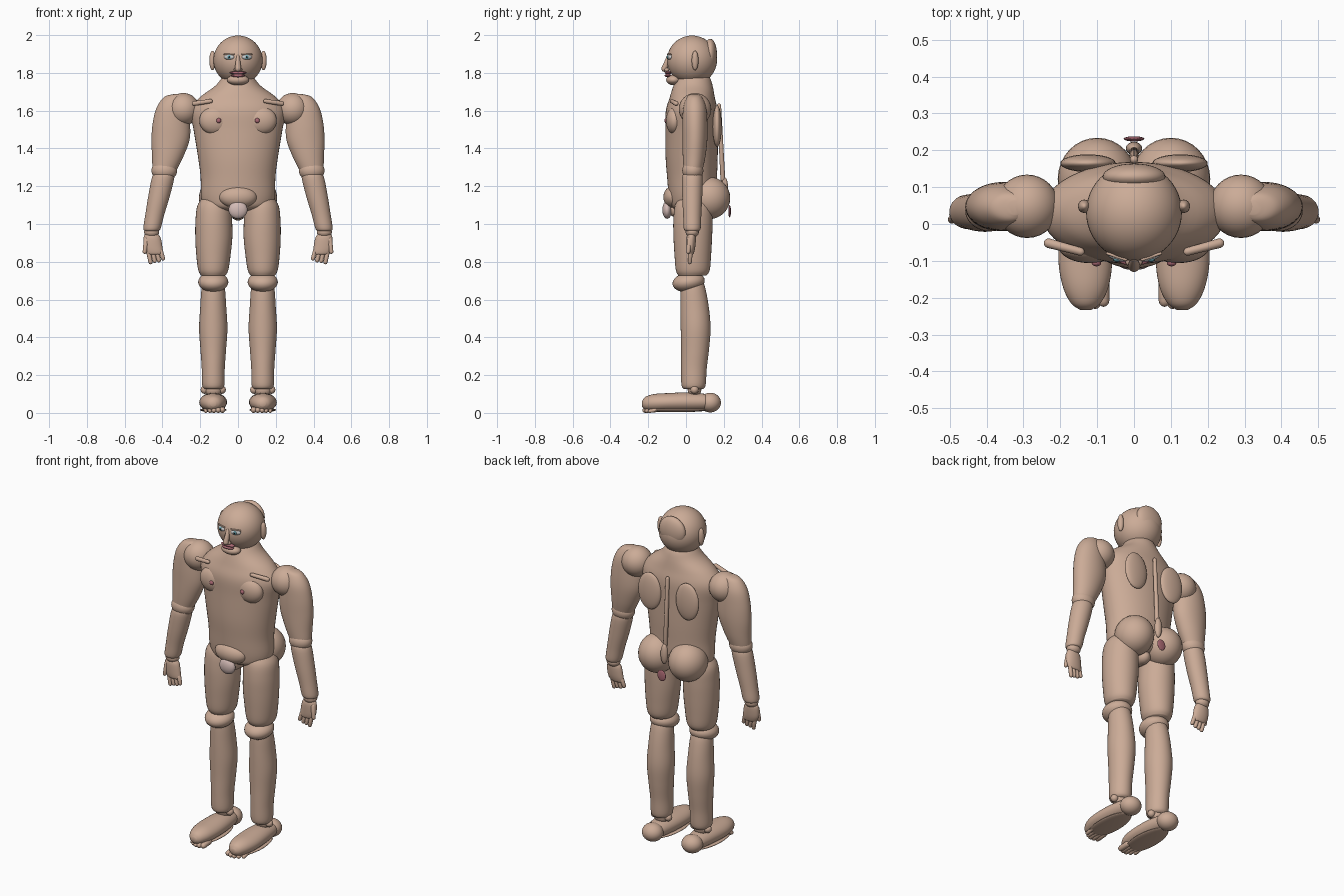
import bpy, bmesh, math
from mathutils import Vector, Matrix


def material(name, rgb):
    m = bpy.data.materials.new(name)
    m.diffuse_color = (*rgb, 1)
    return m


SKIN = material("skin", (0.60, 0.41, 0.31))
PINK = material("pink", (0.40, 0.14, 0.17))
PALE = material("pale", (0.66, 0.50, 0.47))
WHITE = material("eye_white", (0.85, 0.85, 0.85))
TEAL = material("iris", (0.15, 0.42, 0.50))
BLACK = material("pupil", (0.02, 0.02, 0.02))


def finish(name, bm, mat):
    bmesh.ops.recalc_face_normals(bm, faces=bm.faces)
    me = bpy.data.meshes.new(name)
    bm.to_mesh(me)
    bm.free()
    for p in me.polygons:
        p.use_smooth = True
    me.materials.append(mat)
    ob = bpy.data.objects.new(name, me)
    bpy.context.collection.objects.link(ob)
    return ob


def ball(name, loc, radii, mat=SKIN, rot=Matrix(), seg=32):
    bm = bmesh.new()
    size = Matrix.Diagonal((*radii, 1))
    bmesh.ops.create_uvsphere(bm, u_segments=seg, v_segments=seg // 2, radius=1,
                              matrix=Matrix.Translation(loc) @ rot @ size)
    return finish(name, bm, mat)


def rod(name, a, b, r1, r2, mat=SKIN):
    # rounded, tapered capsule from a to b
    a, b = Vector(a), Vector(b)
    q = (b - a).to_track_quat('Z', 'Y').to_matrix()
    n, length = 14, (b - a).length
    prof = [(r1 * math.sin(t), -r1 * math.cos(t)) for t in (0.1, 0.5, 1.0, 1.57)]
    prof += [(r2 * math.sin(t), length + r2 * math.cos(t)) for t in (1.57, 1.0, 0.5, 0.1)]
    bm = bmesh.new()
    rings = [[bm.verts.new(a + q @ Vector((r * math.cos(i * math.tau / n),
                                           r * math.sin(i * math.tau / n), h)))
              for i in range(n)] for r, h in prof]
    return skin_rings(name, bm, rings, mat)


def skin_rings(name, bm, rings, mat):
    n = len(rings[0])
    for lo, hi in zip(rings, rings[1:]):
        for i in range(n):
            bm.faces.new((lo[i], lo[(i + 1) % n], hi[(i + 1) % n], hi[i]))
    bm.faces.new(rings[0])
    bm.faces.new(rings[-1])
    return finish(name, bm, mat)


def spline(keys, steps=5):
    out = []
    for k in range(len(keys) - 1):
        p0, p1 = keys[max(k - 1, 0)], keys[k]
        p2, p3 = keys[k + 1], keys[min(k + 2, len(keys) - 1)]
        for j in range(steps):
            t = j / steps
            out.append([0.5 * (2 * b + (c - a) * t + (2 * a - 5 * b + 4 * c - d) * t * t
                               + (3 * b - a - 3 * c + d) * t ** 3)
                        for a, b, c, d in zip(p0, p1, p2, p3)])
    return out + [keys[-1]]


def loft(name, keys, side=1, along_y=False, mat=SKIN, n=36):
    # keys: (height, centre x, centre 2, radius x, radius 2), elliptical rings
    bm = bmesh.new()
    rings = []
    for h, cx, c2, rx, r2 in spline(keys):
        ring = []
        for i in range(n):
            t = i * math.tau / n
            x, w = side * (cx + rx * math.cos(t)), c2 + r2 * math.sin(t)
            ring.append(bm.verts.new((x, h, w) if along_y else (x, w, h)))
        rings.append(ring)
    return skin_rings(name, bm, rings, mat)


# torso
loft("torso", [(1.07, 0, .035, .10, .06), (1.09, 0, .035, .17, .11), (1.14, 0, .035, .195, .125),
               (1.25, 0, .032, .198, .132), (1.36, 0, .03, .212, .138), (1.5, 0, .03, .235, .138),
               (1.6, 0, .03, .25, .137), (1.67, 0, .033, .205, .12), (1.73, 0, .037, .125, .105),
               (1.77, 0, .04, .09, .09), (1.8, 0, .04, .07, .07)], n=48)
ball("pelvis_front", (0, -.065, 1.145), (.10, .055, .06))
ball("groin_cover", (0, -.10, 1.077), (.05, .025, .047), PALE)
rod("groin_base", (0, -.05, 1.08), (0, .08, 1.06), .045, .04)

# spine and tailbone
rod("spine", (0, .175, 1.63), (0, .195, 1.24), .011, .013)
ball("tailbone", (0, .205, 1.19), (.022, .018, .06))
ball("tailbone_tip", (0, .231, 1.07), (.028, .007, .033), PINK)

# head
ball("head", (0, .032, 1.87), (.13, .132, .13), seg=48)
ball("back_of_head", (0, .128, 1.90), (.085, .036, .083))
ball("chin", (0, -.065, 1.765), (.058, .04, .028))
rod("nose_bridge", (0, -.092, 1.89), (0, -.114, 1.825), .009, .017)
for z, w in ((1.803, .045), (1.788, .037)):
    ball("lip", (0, -.095, z), (w, .018, .009), PINK)
rod("neck", (0, .035, 1.70), (0, .035, 1.80), .09, .085)

for s in (-1, 1):
    # face details
    ball("ear", (s * .135, .048, 1.868), (.017, .018, .052))
    ball("eye", (s * .047, -.088, 1.886), (.028, .011, .014), WHITE,
         Matrix.Rotation(s * .35, 4, 'Z'))
    ball("iris", (s * .046, -.097, 1.886), (.011, .005, .011), TEAL, seg=16)
    ball("pupil", (s * .046, -.101, 1.886), (.005, .003, .005), BLACK, seg=16)
    rod("eyelid", (s * .022, -.097, 1.901), (s * .072, -.08, 1.90), .004, .004)
    ball("nostril", (s * .013, -.102, 1.819), (.010, .013, .010), seg=16)

    # chest and back
    ball("chest_muscle", (s * .12, -.06, 1.55), (.085, .046, .075))
    ball("chest_point", (s * .102, -.106, 1.55), (.013, .009, .013), PINK, seg=16)
    rod("collarbone", (s * .145, -.075, 1.653), (s * .232, -.052, 1.64), .011, .013)
    ball("shoulder_blade", (s * .125, .165, 1.52), (.075, .024, .11))
    ball("buttock", (s * .10, .122, 1.14), (.107, .112, .112))

    # arm
    ball("shoulder", (s * .29, .048, 1.61), (.086, .086, .086))
    loft("upper_arm", [(1.69, .32, .045, .02, .02), (1.675, .335, .045, .055, .04),
                       (1.62, .35, .046, .08, .06), (1.54, .353, .047, .098, .066),
                       (1.45, .357, .047, .101, .066), (1.36, .372, .043, .083, .06),
                       (1.29, .388, .038, .064, .05), (1.25, .392, .036, .05, .04)], s)
    ball("elbow", (s * .39, .036, 1.285), (.068, .056, .055))
    loft("forearm", [(1.28, .39, .034, .045, .04), (1.25, .396, .034, .059, .054),
                     (1.15, .418, .033, .057, .053), (1.05, .441, .033, .05, .048),
                     (.98, .455, .033, .046, .045), (.965, .457, .033, .035, .034)], s)
    ball("wrist", (s * .457, .033, .96), (.04, .035, .03))
    loft("palm", [(.955, .458, .03, .03, .018), (.93, .455, .028, .045, .025),
                  (.88, .45, .026, .05, .023), (.85, .443, .024, .045, .018),
                  (.84, .44, .024, .035, .012)], s, n=24)
    for i in range(4):
        x = .475 - i * .022
        tip = (.79, .797, .80, .81)[i]
        rod("finger", (s * x, .024, .86), (s * (x - .012), .02, tip + .01), .012, .011)
    rod("thumb", (s * .485, .02, .92), (s * .494, .012, .855), .014, .011)

    # leg
    loft("thigh", [(1.15, .12, .04, .06, .07), (1.10, .125, .04, .09, .098),
                   (1.02, .128, .037, .097, .104), (.93, .128, .036, .098, .102),
                   (.84, .13, .036, .091, .097), (.76, .131, .036, .080, .09),
                   (.73, .131, .034, .065, .075)], s)
    ball("knee", (s * .131, .014, .695), (.08, .086, .052),
         rot=Matrix.Rotation(.15, 4, 'X'))
    loft("shin", [(.71, .131, .035, .05, .05), (.66, .131, .038, .062, .065),
                  (.56, .131, .046, .069, .075), (.45, .131, .051, .075, .079),
                  (.34, .131, .048, .068, .074), (.24, .131, .042, .061, .068),
                  (.15, .131, .04, .059, .064), (.128, .131, .04, .045, .05)], s)
    ball("ankle", (s * .131, .045, .125), (.045, .036, .04))
    for d in (-.045, .045):
        ball("ankle_bone", (s * .131 + d, .045, .125), (.022, .022, .022), seg=16)

    # foot
    ball("heel", (s * .131, .128, .057), (.06, .057, .052))
    loft("foot", [(.14, .131, .06, .035, .03), (.10, .131, .06, .055, .043),
                  (0, .131, .06, .07, .05), (-.10, .132, .058, .073, .049),
                  (-.17, .131, .056, .062, .046), (-.215, .131, .053, .04, .034),
                  (-.233, .131, .05, .015, .014)], s, along_y=True)
    ball("sole", (s * .131, -.05, .018), (.07, .165, .012))
    for i in range(5):
        x = .083 + i * .022
        y = (-.215, -.222, -.222, -.212, -.195)[i]
        r = .016 - i * .0015
        rod("toe", (s * x, y + .06, .022), (s * x, y + r * .4, .002 + r), r, r)

# rest the lowest part on the ground
bpy.context.view_layer.update()
low = min(v.co.z for o in bpy.data.objects for v in o.data.vertices)
for o in bpy.data.objects:
    o.location.z -= low
